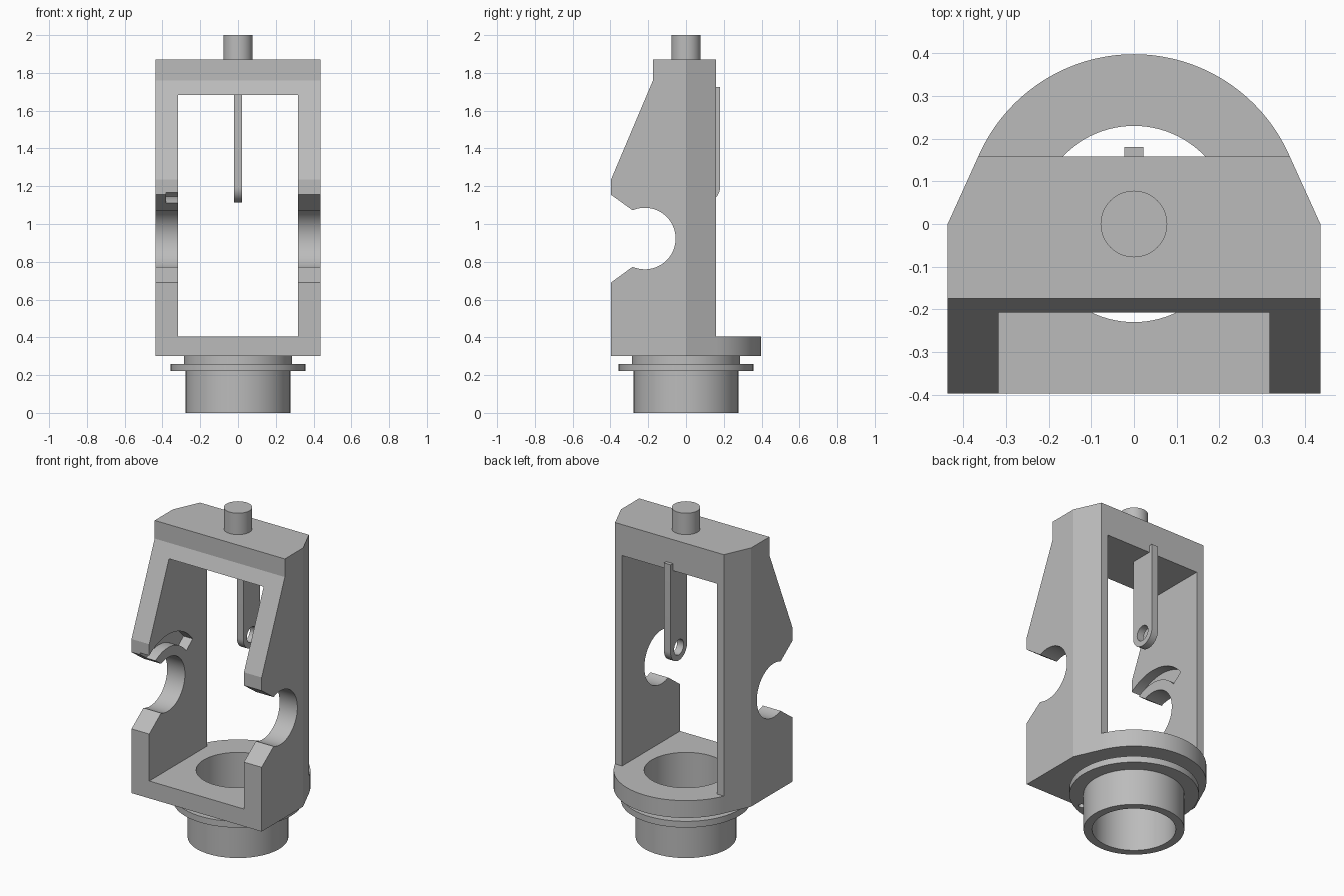
import bpy
import bmesh
from math import cos, sin, radians, acos, degrees

if "Cube" in bpy.data.objects:
    bpy.data.objects.remove(bpy.data.objects["Cube"])

GREY = (0.5, 0.5, 0.5, 1.0)
mat = bpy.data.materials.new("plain grey")
mat.use_nodes = True
mat.diffuse_color = GREY
mat.node_tree.nodes["Principled BSDF"].inputs["Base Color"].default_value = GREY


def arc(cu, cv, r, start, end, n=48):
    """Points along an arc, angles in degrees."""
    angles = [radians(start + (end - start) * i / n) for i in range(n + 1)]
    return [(cu + r * cos(a), cv + r * sin(a)) for a in angles]


def circle(cu, cv, r, n=96):
    return arc(cu, cv, r, 0, 360, n)[:-1]


def prism(name, outline, axis, lo, hi):
    """Extrude an outline along x (outline in y, z) or z (outline in x, y)."""
    bm = bmesh.new()
    place = (lambda u, v: (lo, u, v)) if axis == "x" else (lambda u, v: (u, v, lo))
    step = (hi - lo, 0, 0) if axis == "x" else (0, 0, hi - lo)
    face = bm.faces.new([bm.verts.new(place(u, v)) for u, v in outline])
    ext = bmesh.ops.extrude_face_region(bm, geom=[face])
    moved = [g for g in ext["geom"] if isinstance(g, bmesh.types.BMVert)]
    bmesh.ops.translate(bm, verts=moved, vec=step)
    bmesh.ops.recalc_face_normals(bm, faces=bm.faces)
    mesh = bpy.data.meshes.new(name)
    bm.to_mesh(mesh)
    bm.free()
    mesh.materials.append(mat)
    obj = bpy.data.objects.new(name, mesh)
    bpy.context.scene.collection.objects.link(obj)
    return obj


def box(name, x, y, z):
    return prism(name, [(-x, -y), (x, -y), (x, y), (-x, y)], "z", *z)


def combine(obj, tool, operation="DIFFERENCE"):
    """Apply a boolean and discard the tool."""
    mod = obj.modifiers.new("cut", "BOOLEAN")
    mod.operation = operation
    mod.solver = "EXACT"
    mod.object = tool
    bpy.context.view_layer.update()
    graph = bpy.context.evaluated_depsgraph_get()
    mesh = bpy.data.meshes.new_from_object(obj.evaluated_get(graph))
    obj.modifiers.clear()
    obj.data = mesh
    bpy.data.objects.remove(tool)


# Frame: side silhouette with the round side seats and a rear base shelf
W, BASE, SHELF, TOP = 0.437, 0.30, 0.405, 1.87
SEAT_Y, SEAT_Z = -0.218, 0.923
side = [(-0.397, BASE), (-0.397, 0.69)]
side += arc(SEAT_Y, SEAT_Z, 0.163, -113.4, 113.4, 64)
side += [(-0.397, 1.155), (-0.397, 1.235), (-0.175, 1.76), (-0.175, TOP),
         (0.158, TOP), (0.158, SHELF), (0.5, SHELF), (0.5, BASE)]
frame = prism("frame", side, "x", -0.5, 0.5)

# Plan outline: straight sides running tangent into a round back
R = 0.398
tangent = degrees(acos(R / W))
plan = [(-W, -0.6), (W, -0.6), (W, 0)] + arc(0, 0, R, tangent, 180 - tangent, 64) + [(-W, 0)]
combine(frame, prism("plan_tool", plan, "z", 0.1, 2.2), "INTERSECT")

# Window through the frame and bore through the base
combine(frame, box("window_tool", 0.318, 0.8, (SHELF, 1.682)))
combine(frame, prism("bore_tool", circle(0, 0, 0.23), "z", 0.1, 0.9))

# Curved groove inside the right arm, above the seat
groove = arc(SEAT_Y, SEAT_Z, 0.302, 38, 165) + arc(SEAT_Y, SEAT_Z, 0.223, 165, 38)
combine(frame, prism("groove_tool", groove, "x", -0.38, -0.28))

# Neck, locating flange and collar below the base, all hollow
neck = prism("neck", circle(0, 0, 0.277), "z", 0, 0.222)
flange = prism("flange", circle(0, 0, 0.357), "z", 0.222, 0.26)
collar = prism("collar", circle(0, 0, 0.287), "z", 0.26, BASE)
for part in (neck, flange, collar):
    combine(part, prism("bore_tool", circle(0, 0, 0.23), "z", -0.2, 0.6))
combine(flange, prism("pin_hole_tool", circle(0.14, -0.28, 0.018, 24), "z", 0.1, 0.4))

# Hanging lug with a rounded, pierced end
lug_outline = [(0.18, 1.725), (0.02, 1.725)] + arc(0.10, 1.195, 0.08, 180, 360, 32)
lug = prism("hanging_lug", lug_outline, "x", -0.022, 0.022)
combine(lug, prism("lug_hole_tool", circle(0.10, 1.195, 0.046, 48), "x", -0.2, 0.2))

# Pin on top
top_pin = prism("top_pin", circle(0, 0, 0.078, 64), "z", TOP, 2.0)

# Smooth the round walls, keep the edges sharp
bpy.ops.object.select_all(action="DESELECT")
for part in (frame, neck, flange, collar, lug, top_pin):
    part.select_set(True)
bpy.context.view_layer.objects.active = frame
bpy.ops.object.shade_smooth_by_angle(angle=radians(20))
